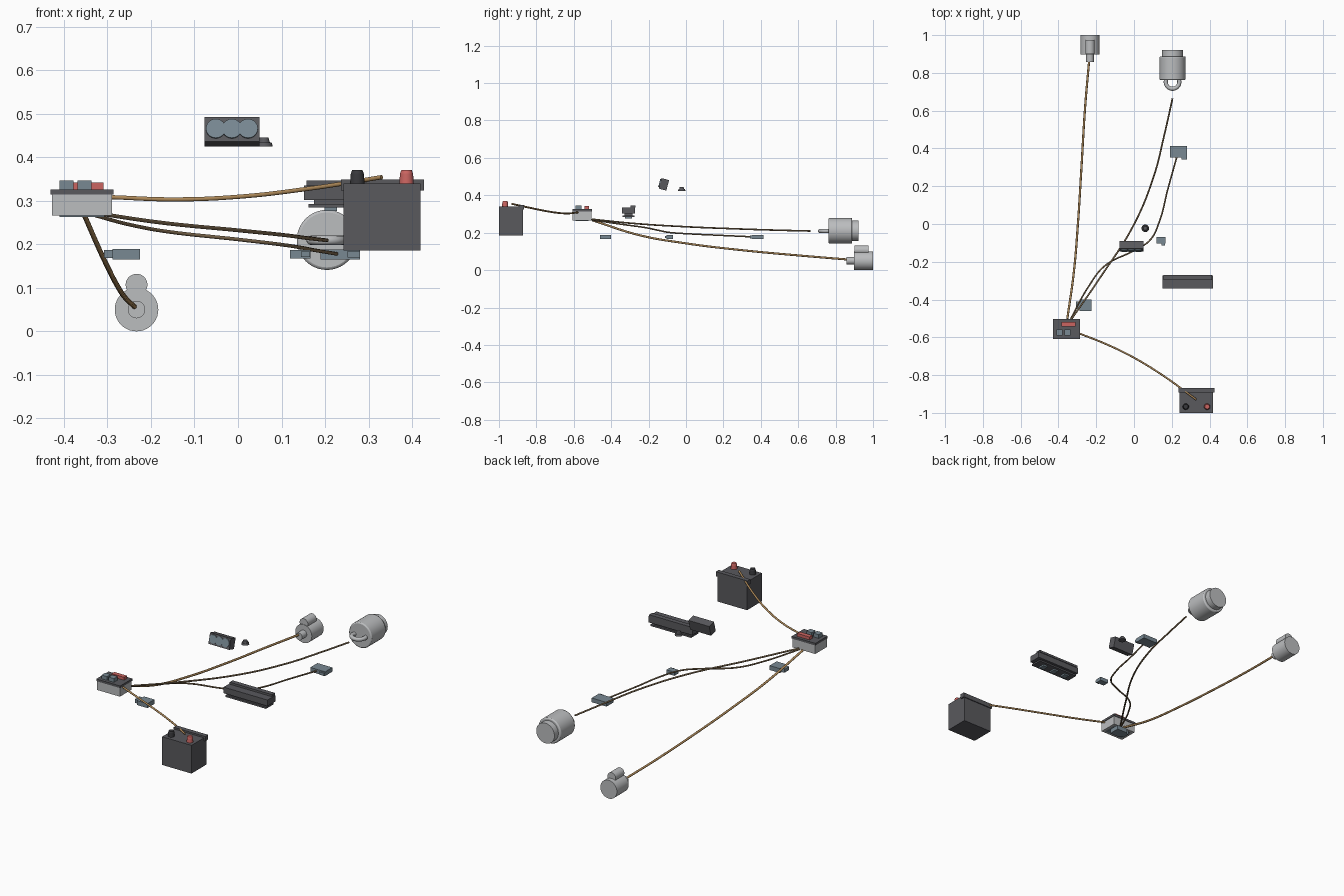
import bpy
from math import radians

if "Cube" in bpy.data.objects:
    bpy.data.objects.remove(bpy.data.objects["Cube"])


def mat(name, r, g, b):
    m = bpy.data.materials.new(name)
    m.diffuse_color = (r, g, b, 1)
    m.use_nodes = True
    m.node_tree.nodes["Principled BSDF"].inputs["Base Color"].default_value = m.diffuse_color
    return m


DARK = mat("dark_plastic", 0.10, 0.10, 0.11)
BLACK = mat("black_plastic", 0.04, 0.04, 0.045)
BLUE = mat("blue_grey_plastic", 0.19, 0.25, 0.29)
METAL = mat("metal", 0.5, 0.51, 0.52)
RED = mat("red_plastic", 0.6, 0.13, 0.12)
TAN = mat("tan_cable", 0.42, 0.25, 0.10)
BROWN = mat("brown_cable", 0.22, 0.15, 0.08)


def finish(name, m, smooth=False):
    o = bpy.context.object
    o.name = name
    o.data.materials.append(m)
    if smooth:
        bpy.ops.object.shade_smooth_by_angle(angle=radians(35))
    return o


def box(name, x, y, z, m, bevel=0.0):
    """Box from (min, max) ranges on each axis."""
    bpy.ops.mesh.primitive_cube_add(size=1, location=[sum(r) / 2 for r in (x, y, z)])
    o = bpy.context.object
    o.scale = [r[1] - r[0] for r in (x, y, z)]
    bpy.ops.object.transform_apply(location=False, rotation=False)
    if bevel:
        b = o.modifiers.new("bevel", 'BEVEL')
        b.width, b.segments = bevel, 1
    return finish(name, m)


def post(name, x, y, z, r1, r2, m):
    """Upright cone or cylinder."""
    bpy.ops.mesh.primitive_cone_add(vertices=24, radius1=r1, radius2=r2, depth=z[1] - z[0],
                                    location=(x, y, (z[0] + z[1]) / 2))
    return finish(name, m, True)


def drum(name, x, y, z, r, m, bevel=0.0):
    """Cylinder lying along y."""
    bpy.ops.mesh.primitive_cylinder_add(vertices=40, radius=r, depth=y[1] - y[0],
                                        location=(x, (y[0] + y[1]) / 2, z),
                                        rotation=(radians(90), 0, 0))
    o = finish(name, m, True)
    if bevel:
        b = o.modifiers.new("bevel", 'BEVEL')
        b.width, b.segments, b.limit_method = bevel, 2, 'ANGLE'
    return o


def cable(name, pts, r, m):
    c = bpy.data.curves.new(name, 'CURVE')
    c.dimensions = '3D'
    c.bevel_depth, c.bevel_resolution, c.resolution_u = r, 3, 10
    c.use_fill_caps = True
    s = c.splines.new('BEZIER')
    s.bezier_points.add(len(pts) - 1)
    for p, co in zip(s.bezier_points, pts):
        p.co = co
        p.handle_left_type = p.handle_right_type = 'AUTO'
    o = bpy.data.objects.new(name, c)
    bpy.context.collection.objects.link(o)
    c.materials.append(m)


# Battery with hold-down strip and terminals
box("battery_case", (0.242, 0.419), (-1.0, -0.872), (0.186, 0.34), DARK)
box("battery_strip", (0.236, 0.427), (-0.892, -0.867), (0.324, 0.349), DARK)
for name, x, m in (("negative_terminal", 0.274, BLACK), ("positive_terminal", 0.387, RED)):
    post(name, x, -0.967, (0.335, 0.362), 0.017, 0.015, m)
    post(name + "_cap", x, -0.967, (0.362, 0.37), 0.015, 0.012, m)

# Fuse box with lid, relays and bottom panel
box("fuse_box_body", (-0.427, -0.289), (-0.606, -0.505), (0.266, 0.315), METAL)
box("fuse_box_lid", (-0.43, -0.286), (-0.608, -0.502), (0.314, 0.326), DARK)
box("fuse_box_panel", (-0.41, -0.306), (-0.59, -0.52), (0.263, 0.268), BLUE)
box("main_fuse", (-0.384, -0.309), (-0.542, -0.518), (0.325, 0.342), RED)
for i, x in enumerate((-0.394, -0.352)):
    box(f"relay_{i}", (x - 0.016, x + 0.016), (-0.591, -0.559), (0.325, 0.346), BLUE)

# Starter motor
drum("starter_body", -0.233, (0.898, 1.0), 0.05, 0.05, METAL)
drum("starter_solenoid", -0.233, (0.9, 0.975), 0.107, 0.025, METAL)
drum("starter_nose", -0.233, (0.858, 0.9), 0.05, 0.02, METAL)

# Alternator with ring lug in front
drum("alternator_body", 0.204, (0.762, 0.888), 0.21, 0.069, METAL, 0.006)
drum("alternator_end_cap", 0.204, (0.885, 0.922), 0.21, 0.055, METAL)
bpy.ops.mesh.primitive_torus_add(location=(0.204, 0.752, 0.209), major_radius=0.036,
                                 minor_radius=0.011, major_segments=32, minor_segments=12)
finish("alternator_ring", METAL, True)

# Control module with ridge, base plate and feet
box("module_body", (0.152, 0.417), (-0.341, -0.273), (0.302, 0.335), DARK)
box("module_ridge", (0.157, 0.412), (-0.296, -0.27), (0.334, 0.346), DARK)
box("module_core", (0.175, 0.395), (-0.33, -0.285), (0.292, 0.303), DARK)
box("module_plate", (0.162, 0.407), (-0.34, -0.275), (0.284, 0.293), DARK)
for i, x in enumerate((0.213, 0.285, 0.356)):
    box(f"module_foot_{i}", (x - 0.014, x + 0.014), (-0.325, -0.29), (0.276, 0.285), BLUE)

# Wiring connectors with small side tabs
box("connector_front", (-0.288, -0.225), (-0.46, -0.4), (0.165, 0.189), BLUE)
box("connector_front_tab", (-0.308, -0.286), (-0.45, -0.41), (0.168, 0.187), BLUE)
box("connector_middle", (0.119, 0.167), (-0.104, -0.07), (0.167, 0.187), BLUE)
box("connector_middle_tab", (0.145, 0.165), (-0.113, -0.102), (0.171, 0.183), BLUE)
box("connector_rear", (0.19, 0.28), (0.352, 0.414), (0.165, 0.188), BLUE)
box("connector_rear_tab", (0.252, 0.28), (0.342, 0.354), (0.169, 0.184), BLUE)

# Gauge cluster, tilted back, with three dials
tilt = (radians(-15), 0, 0)
pivot = bpy.data.objects.new("cluster_pivot", None)
bpy.context.collection.objects.link(pivot)
pivot.location, pivot.rotation_euler = (-0.014, -0.12, 0.459), tilt
pivot.hide_render = True
parts = [box("cluster_case", (-0.063, 0.063), (-0.019, 0.023), (-0.029, 0.029), DARK)]
for i in (-1, 0, 1):
    parts.append(drum(f"gauge_{i + 2}", i * 0.037, (-0.024, -0.015), 0.001, 0.0225, BLUE))
for o in parts:
    o.parent = pivot

# Ignition switch
post("ignition_base", 0.06, -0.023, (0.424, 0.434), 0.02, 0.017, DARK)
post("ignition_knob", 0.06, -0.023, (0.434, 0.445), 0.013, 0.01, DARK)

# Cables from the fuse box
cable("battery_cable", [(0.33, -0.93, 0.354), (0.165, -0.81, 0.328), (0, -0.708, 0.309),
                        (-0.15, -0.635, 0.303), (-0.288, -0.58, 0.308)], 0.005, TAN)
cable("alternator_cable", [(-0.33, -0.502, 0.272), (-0.18, -0.285, 0.25), (0, -0.002, 0.232),
                           (0.107, 0.26, 0.221), (0.16, 0.47, 0.214), (0.204, 0.665, 0.209)],
      0.0045, BROWN)
cable("connector_cable", [(-0.335, -0.502, 0.268), (-0.24, -0.33, 0.243), (-0.155, -0.222, 0.228),
                          (0, -0.14, 0.211), (0.085, -0.085, 0.201), (0.135, 0.015, 0.194),
                          (0.178, 0.18, 0.186), (0.226, 0.353, 0.178)], 0.0042, BROWN)
cable("starter_cable", [(-0.353, -0.502, 0.267), (-0.318, -0.25, 0.187), (-0.297, 0, 0.143),
                        (-0.279, 0.286, 0.108), (-0.258, 0.63, 0.076), (-0.238, 0.86, 0.057)],
      0.0058, TAN)
